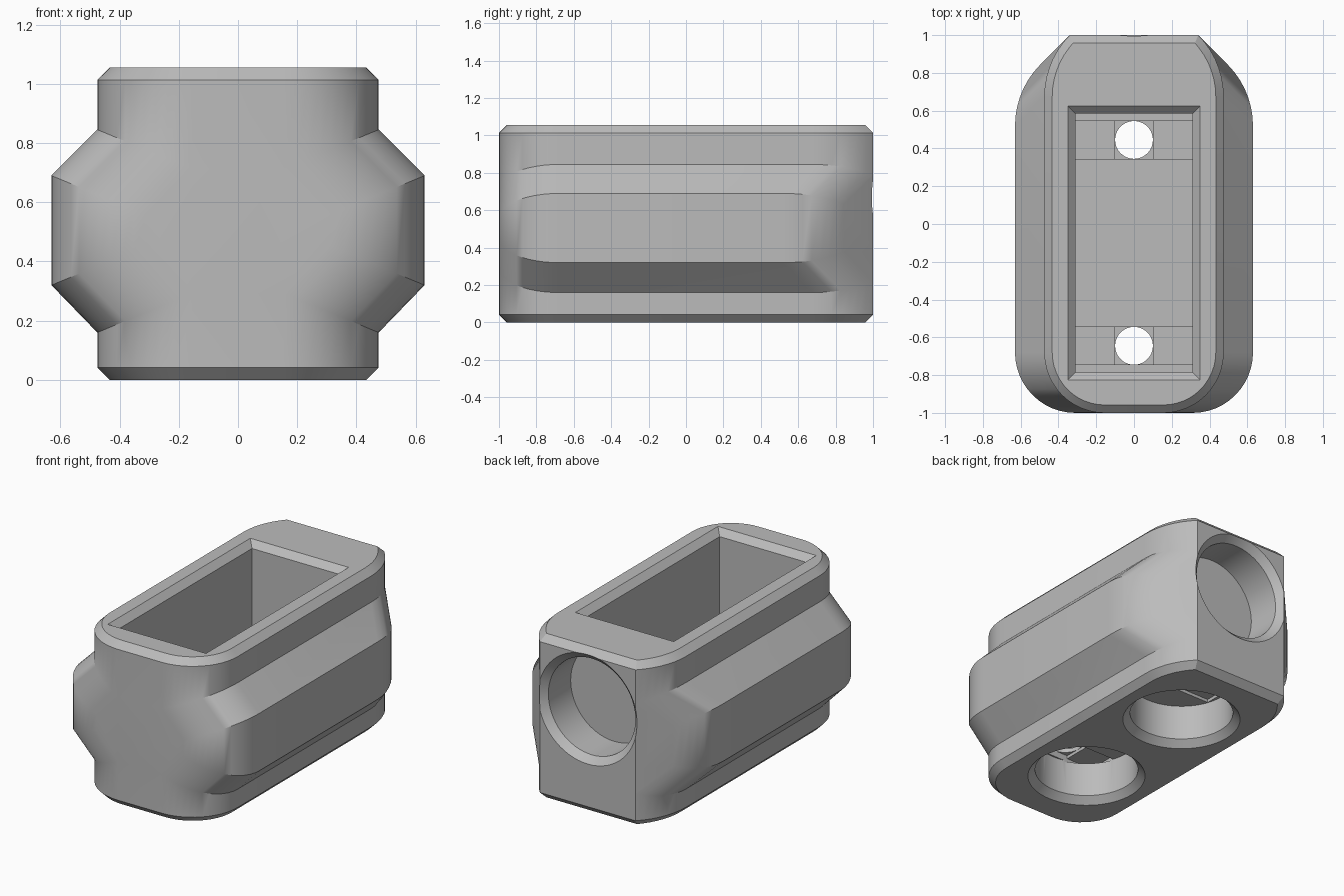
import bpy, bmesh
from math import sin, cos, pi, tan

cube = bpy.data.objects.get("Cube")
if cube:
    bpy.data.objects.remove(cube, do_unlink=True)

H, CH = 1.055, 0.042           # body height, rim chamfer
W0, W1 = 0.475, 0.63           # half width of neck and of bulge
RF, RB = 0.32, 0.46            # front and back corner radii
BACK_X = 0.34                  # half width of the flat back
MITRE = tan(pi / 8)


def finish(name, bm):
    bmesh.ops.remove_doubles(bm, verts=bm.verts, dist=1e-4)
    bmesh.ops.recalc_face_normals(bm, faces=bm.faces)
    mesh = bpy.data.meshes.new(name)
    bm.to_mesh(mesh)
    bm.free()
    obj = bpy.data.objects.new(name, mesh)
    bpy.context.collection.objects.link(obj)
    return obj


def bridge(bm, rings):
    rows = [[bm.verts.new(p) for p in ring] for ring in rings]
    for a, b in zip(rows, rows[1:]):
        for i in range(len(a)):
            j = (i + 1) % len(a)
            bm.faces.new((a[i], a[j], b[j], b[i]))
    return rows


def loft(name, rings):
    bm = bmesh.new()
    rows = bridge(bm, rings)
    bm.faces.new(rows[0])
    bm.faces.new(rows[-1])
    return finish(name, bm)


# Side profile: half width, height, mitre direction, rim inset
PROFILE = [(W0, 0, 0, CH), (W0, CH, 0, 0), (W0, 0.16, 1, 0), (W1, 0.32, 1, 0),
           (W1, 0.69, -1, 0), (W0, 0.845, -1, 0), (W0, H - CH, 0, 0), (W0, H, 0, CH)]


def front_point(w, z, m, c, a):
    r = RF - c
    return (w - RF + r * cos(a), RF - 1 - r * sin(a), z + m * MITRE * RF * (1 - cos(a)))


def back_point(w, z, m, c, a):
    start = 1 + BACK_X - w - RB * MITRE
    z += m * MITRE * RB * (1 - cos(min(a, pi / 4)))
    if a > pi / 4 - 0.001 and c:
        return (BACK_X - c * MITRE, 1 - c, z)
    if a > pi / 4 + 0.001:
        return (BACK_X, 1, z)
    return (w - RB + (RB - c) * cos(a), start + (RB - c) * sin(a), z)


def mirrored(half):
    return half + [(-x, y, z) for x, y, z in reversed(half)]


# Body: bulged profile swept front to back with rounded corners
rings = [mirrored([front_point(*p, pi / 2 * k / 12) for p in PROFILE])
         for k in range(12, -1, -1)]
rings += [mirrored([back_point(*p, pi / 4 * k / 7) for p in PROFILE]) for k in range(9)]
bm = bmesh.new()
rows = bridge(bm, rings)
n = len(PROFILE)
for row in (rows[0], rows[-1]):
    bm.faces.new(row[1:n - 1] + row[n + 1:-1])
    bm.faces.new((row[0], row[1], row[-2], row[-1]))
    bm.faces.new((row[n - 2], row[n - 1], row[n], row[n + 1]))
body = finish("body", bm)


def rect(hx, y0, y1, z):
    return [(-hx, y0, z), (hx, y0, z), (hx, y1, z), (-hx, y1, z)]


def circle(r, cy, z, n=64):
    return [(r * cos(2 * pi * i / n), cy + r * sin(2 * pi * i / n), z) for i in range(n)]


# Chamfered round recess: (radius, depth) steps
BORE = [(0.403, -0.05), (0.31, 0.043), (0.31, 0.27)]
FLOOR = 0.36
cutters = []

# Top pocket with chamfered mouth
pocket = [(0, FLOOR), (0, H - 0.04), (0.08, H + 0.04)]
cutters.append(loft("pocket_cutter", [rect(0.31 + e, -0.785 - e, 0.585 + e, z)
                                      for e, z in pocket]))

# Round recess in the back
cutters.append(loft("back_recess_cutter", [
    [(x, 1 - d, 0.669 + z) for x, z, _ in circle(r, 0, 0)] for r, d in BORE]))

# Bottom recesses, each with a through hole and stepped slots
for bore_y, hole_y in ((0.445, 0.445), (-0.445, -0.645)):
    y0, y1 = hole_y - 0.1, hole_y + 0.1
    cutters.append(loft("bottom_recess_cutter", [circle(r, bore_y, d) for r, d in BORE]))
    for hx, z0, z1 in ((0.29, 0.265, 0.29), (0.1, 0.26, 0.31),
                       (0.31, FLOOR - 0.012, FLOOR + 0.01),
                       (0.1, FLOOR - 0.024, FLOOR + 0.02)):
        cutters.append(loft("slot_cutter", [rect(hx, y0, y1, z0), rect(hx, y0, y1, z1)]))
    cutters.append(loft("hole_cutter", [circle(0.1, hole_y, 0.2, 40),
                                        circle(0.1, hole_y, 0.5, 40)]))

bpy.ops.object.select_all(action='DESELECT')
bpy.context.view_layer.objects.active = body
body.select_set(True)
for cutter in cutters:
    cutter.hide_render = True
    mod = body.modifiers.new("cut", 'BOOLEAN')
    mod.operation = 'DIFFERENCE'
    mod.solver = 'EXACT'
    mod.object = cutter
    bpy.ops.object.modifier_apply(modifier=mod.name)
    bpy.data.objects.remove(cutter, do_unlink=True)

# Grey finish
grey = bpy.data.materials.new("light_grey")
grey.use_nodes = True
colour = (0.5, 0.5, 0.5, 1)
grey.diffuse_color = colour
grey.node_tree.nodes["Principled BSDF"].inputs["Base Color"].default_value = colour
body.data.materials.clear()
body.data.materials.append(grey)
bpy.ops.object.shade_smooth_by_angle(angle=pi / 6)
